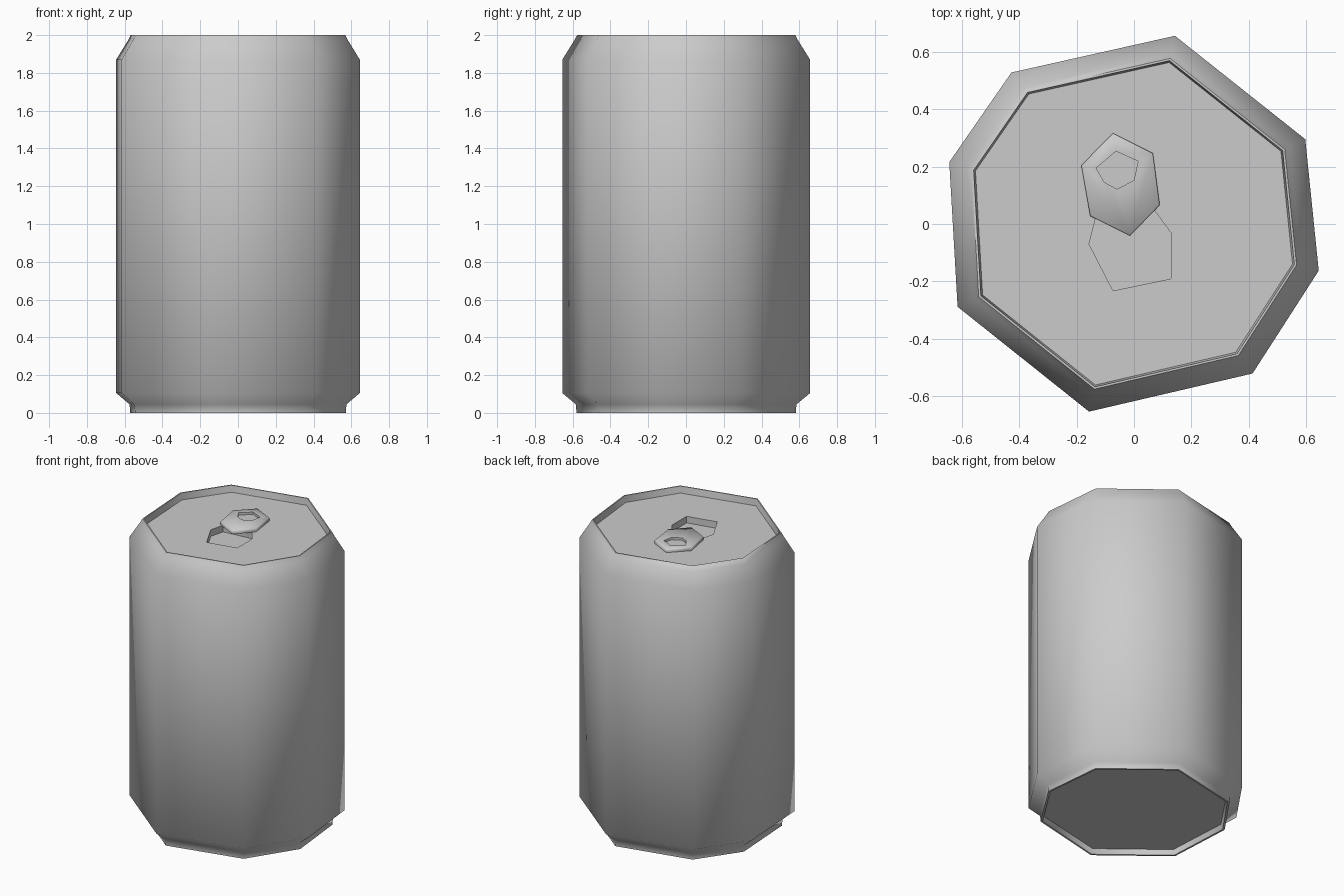
import bpy, bmesh, math

if "Cube" in bpy.data.objects:
    bpy.data.objects.remove(bpy.data.objects["Cube"])

# Slightly irregular octagon used for every ring of the can
OCTAGON = [(.143, .657), (-.428, .529), (-.645, .216), (-.616, -.289),
           (-.157, -.655), (.414, -.522), (.645, -.163), (.598, .296)]


def loft(name, outline, rings, centre=(0, 0)):
    """Closed solid: outline scaled about centre at each (scale, z) ring."""
    bm = bmesh.new()
    cx, cy = centre
    loops = [[bm.verts.new((cx + (x - cx) * s, cy + (y - cy) * s, z))
              for x, y in outline] for s, z in rings]
    n = len(outline)
    for a, b in zip(loops, loops[1:]):
        for i in range(n):
            j = (i + 1) % n
            bm.faces.new((a[i], a[j], b[j], b[i]))
    bm.faces.new(loops[0][::-1])
    bm.faces.new(loops[-1])
    bmesh.ops.recalc_face_normals(bm, faces=bm.faces)
    mesh = bpy.data.meshes.new(name)
    bm.to_mesh(mesh)
    bm.free()
    obj = bpy.data.objects.new(name, mesh)
    bpy.context.collection.objects.link(obj)
    return obj


def activate(obj):
    bpy.ops.object.select_all(action='DESELECT')
    obj.select_set(True)
    bpy.context.view_layer.objects.active = obj


def carve(obj, cutter):
    mod = obj.modifiers.new("carve", 'BOOLEAN')
    mod.operation = 'DIFFERENCE'
    mod.solver = 'EXACT'
    mod.object = cutter
    activate(obj)
    bpy.ops.object.modifier_apply(modifier=mod.name)
    bpy.data.objects.remove(cutter)


def smooth(obj, angle):
    activate(obj)
    bpy.ops.object.shade_smooth_by_angle(angle=math.radians(angle))


LID = 1.955

# Can body: recessed base, foot, wall, shoulder, lip and sunken lid
body = loft("can_body", OCTAGON, [
    (.85, .035), (.865, 0), (.885, 0), (.89, .045), (1, .105),
    (1, 1.87), (.905, 1.97), (.88, 2), (.868, 2), (.858, LID)])

# Drinking opening pressed into the lid
opening = [(-.132, .028), (-.157, -.07), (-.073, -.233),
           (.129, -.191), (.129, -.031), (.07, .049)]
carve(body, loft("opening_cutter", opening, [(1, LID - .045), (1, 2.1)]))
smooth(body, 62)

# Pull tab with a shallow finger hole
tab_outline = [(-.073, .317), (-.184, .205), (-.153, .028),
               (-.014, -.042), (.09, .066), (.066, .247)]
tab = loft("pull_tab", tab_outline, [(1, LID - .002), (1, LID + .016), (.97, LID + .022)],
           (-.045, .137))
hole = [(-.063, .254), (-.132, .195), (-.104, .146),
        (-.059, .122), (0, .153), (.014, .219)]
carve(tab, loft("hole_cutter", hole, [(1, LID + .006), (1, 2.1)]))
smooth(tab, 62)
